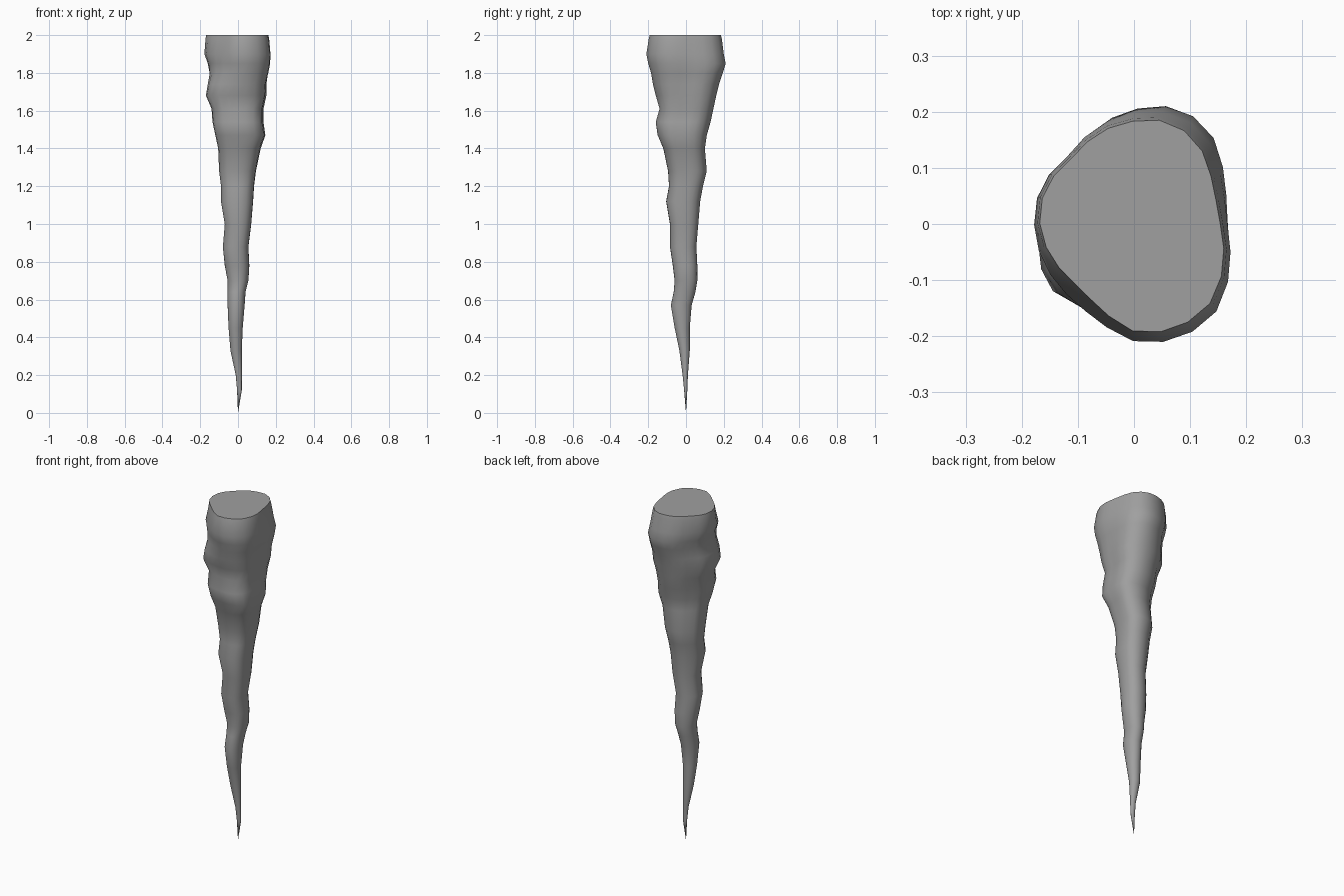
import bpy
import bmesh
import math

if "Cube" in bpy.data.objects:
    bpy.data.objects.remove(bpy.data.objects["Cube"], do_unlink=True)

SIDES = 24

# Radii in even angular steps, counter-clockwise from +x
rim_profile = [16, 16, 18, 19, 18, 17, 16, 17, 17, 16, 15, 16, 19, 20, 20, 18]
bulge_profile = [17, 19, 22, 22, 20, 18, 16, 17, 17, 19, 21, 20, 20, 21, 21, 18]

# Each ring in hundredths: height, left and right edge, front and back edge
rings = [
    (12, -.5, 2, -1, .7), (20, -1.2, 2, -1.8, 1), (33, -4, 2, -3.5, 2),
    (45, -5, 2.5, -6, 2), (57, -5.5, 3.5, -8, 3), (64, -5.5, 4, -6.5, 5),
    (70, -5.5, 5.5, -6, 6), (78, -7, 6, -7, 6), (88, -8, 5.5, -8.5, 5.5),
    (100, -7, 7, -8.5, 6.5), (112, -9, 8, -10.5, 7.5), (120, -9, 8.5, -9, 9),
    (128, -10, 9.5, -9.5, 11), (140, -10.5, 12, -12, 10), (147, -12, 14.5, -15, 11),
    (154, -13.5, 13.5, -16, 13), (161, -14, 13.5, -14, 14.5), (168, -17, 15, -16, 16),
    (74 + 100, -16, 15, -17.5, 17.5), (180, -15, 16, -18.5, 19.5),
    (185, -16, 17, -20, 21), (190, -17.8, 17.2, -21, 20),
    (198, -17.2, 16.5, -19.7, 19), (200, -16.8, 16, -19.2, 18.5),
]


def radius(profile, angle):
    """Smooth periodic interpolation through the profile radii."""
    n = len(profile)
    pos = angle / math.tau * n
    i = int(pos)
    t = pos - i
    a, b, c, d = (profile[(i + k) % n] for k in (-1, 0, 1, 2))
    return b + t * ((c - a) + t * ((2 * a - 5 * b + 4 * c - d) + t * (3 * (b - c) + d - a))) / 2


def clamp(value):
    return max(0, min(1, value))


def section(height):
    """Unscaled outline: rim shape on top, bulging below it, then round."""
    rim = clamp((height - 170) / 25)
    uneven = clamp((height - 40) / 120)
    points = []
    for k in range(SIDES):
        angle = math.tau * k / SIDES
        r = rim * radius(rim_profile, angle) + (1 - rim) * radius(bulge_profile, angle)
        r = uneven * r + (1 - uneven) * 19
        points.append((r * math.cos(angle), r * math.sin(angle)))
    return points


def fit(values, low, high):
    lo, hi = min(values), max(values)
    return [(low + (v - lo) / (hi - lo) * (high - low)) / 100 for v in values]


# Stone shaft, ring by ring from the tip to the flat top
bm = bmesh.new()
tip = bm.verts.new((0, 0, 0))
previous = None
for height, left, right, front, back in rings:
    outline = section(height)
    xs = fit([p[0] for p in outline], left, right)
    ys = fit([p[1] for p in outline], front, back)
    ring = [bm.verts.new((x, y, height / 100)) for x, y in zip(xs, ys)]
    for k in range(SIDES):
        n = (k + 1) % SIDES
        if previous is None:
            bm.faces.new((tip, ring[n], ring[k]))
        else:
            bm.faces.new((previous[k], previous[n], ring[n], ring[k]))
    previous = ring
bm.faces.new(previous)
bmesh.ops.recalc_face_normals(bm, faces=bm.faces)

mesh = bpy.data.meshes.new("stone_spike")
bm.to_mesh(mesh)
bm.free()
spike = bpy.data.objects.new("stone_spike", mesh)
bpy.context.collection.objects.link(spike)

# Plain grey stone
stone = bpy.data.materials.new("grey_stone")
stone.use_nodes = True
colour = (0.35, 0.35, 0.35, 1)
stone.diffuse_color = colour
stone.node_tree.nodes["Principled BSDF"].inputs["Base Color"].default_value = colour
mesh.materials.append(stone)

bpy.ops.object.select_all(action="DESELECT")
spike.select_set(True)
bpy.context.view_layer.objects.active = spike
bpy.ops.object.shade_smooth_by_angle(angle=math.radians(60))
